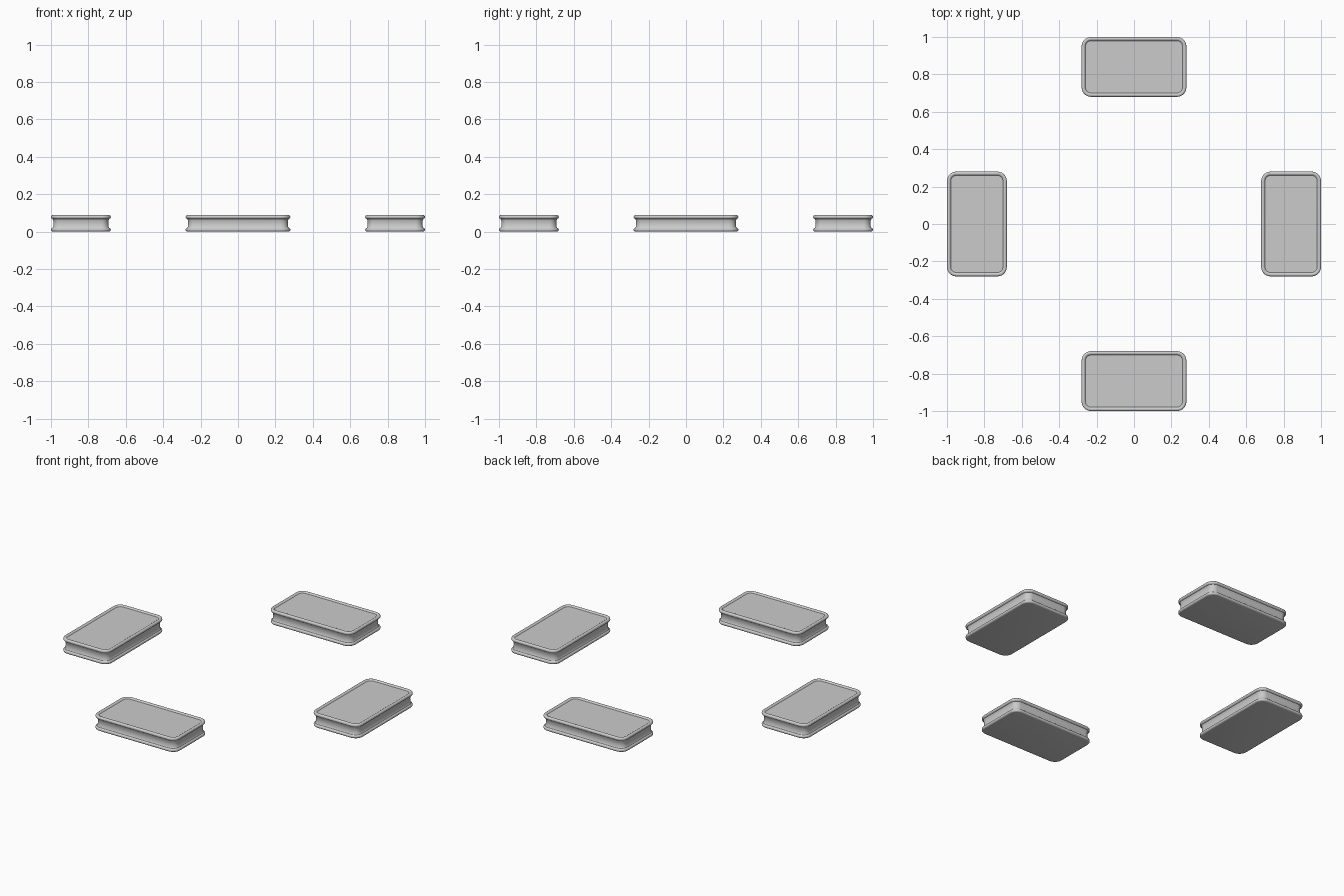
import bpy, bmesh
from math import sin, cos, pi, radians

if "Cube" in bpy.data.objects:
    bpy.data.objects.remove(bpy.data.objects["Cube"])

HX, HY, CORNER = 0.28, 0.16, 0.05   # half length, half width, corner radius
TUBE, TOP = 0.010, 0.088            # piping radius, cushion height


def rounded_ring(bm, inset, z, seg=8):
    """One rounded-rectangle loop, inset from the outer outline."""
    r = CORNER - inset
    verts = []
    for i, (sx, sy) in enumerate([(1, 1), (-1, 1), (-1, -1), (1, -1)]):
        for k in range(seg + 1):
            a = (i + k / seg) * pi / 2
            verts.append(bm.verts.new((sx * (HX - CORNER) + r * cos(a),
                                       sy * (HY - CORNER) + r * sin(a), z)))
    return verts


def arc(z, a0, a1, n):
    """Piping cross-section as (inset, height) points."""
    return [(TUBE - TUBE * cos(radians(a0 + (a1 - a0) * i / n)),
             z + TUBE * sin(radians(a0 + (a1 - a0) * i / n))) for i in range(n + 1)]


def cushion(name, x, y, turn):
    # profile: flat base, lower piping, recessed wall, upper piping, sunk top panel
    profile = arc(TUBE, -90, 80, 8)
    profile += [(0.0125, 0.028), (0.0135, 0.044), (0.0125, 0.060)]
    profile += arc(TOP - TUBE, -80, 150, 11)
    profile += [(0.021, TOP - 0.007)]
    bm = bmesh.new()
    rings = [rounded_ring(bm, d, z) for d, z in profile]
    for a, b in zip(rings, rings[1:]):
        n = len(a)
        for i in range(n):
            j = (i + 1) % n
            bm.faces.new((a[i], a[j], b[j], b[i]))
    bm.faces.new(rings[0][::-1])
    bm.faces.new(rings[-1])
    mesh = bpy.data.meshes.new(name)
    bm.to_mesh(mesh)
    bm.free()
    ob = bpy.data.objects.new(name, mesh)
    bpy.context.collection.objects.link(ob)
    ob.location = (x, y, 0)
    ob.rotation_euler.z = turn
    bpy.ops.object.select_all(action='DESELECT')
    ob.select_set(True)
    bpy.context.view_layer.objects.active = ob
    bpy.ops.object.shade_smooth_by_angle(angle=radians(35))


# four seat cushions around the centre
D = 1 - HY
cushion("front_cushion", 0, -D, 0)
cushion("right_cushion", D, 0, pi / 2)
cushion("back_cushion", 0, D, pi)
cushion("left_cushion", -D, 0, -pi / 2)
